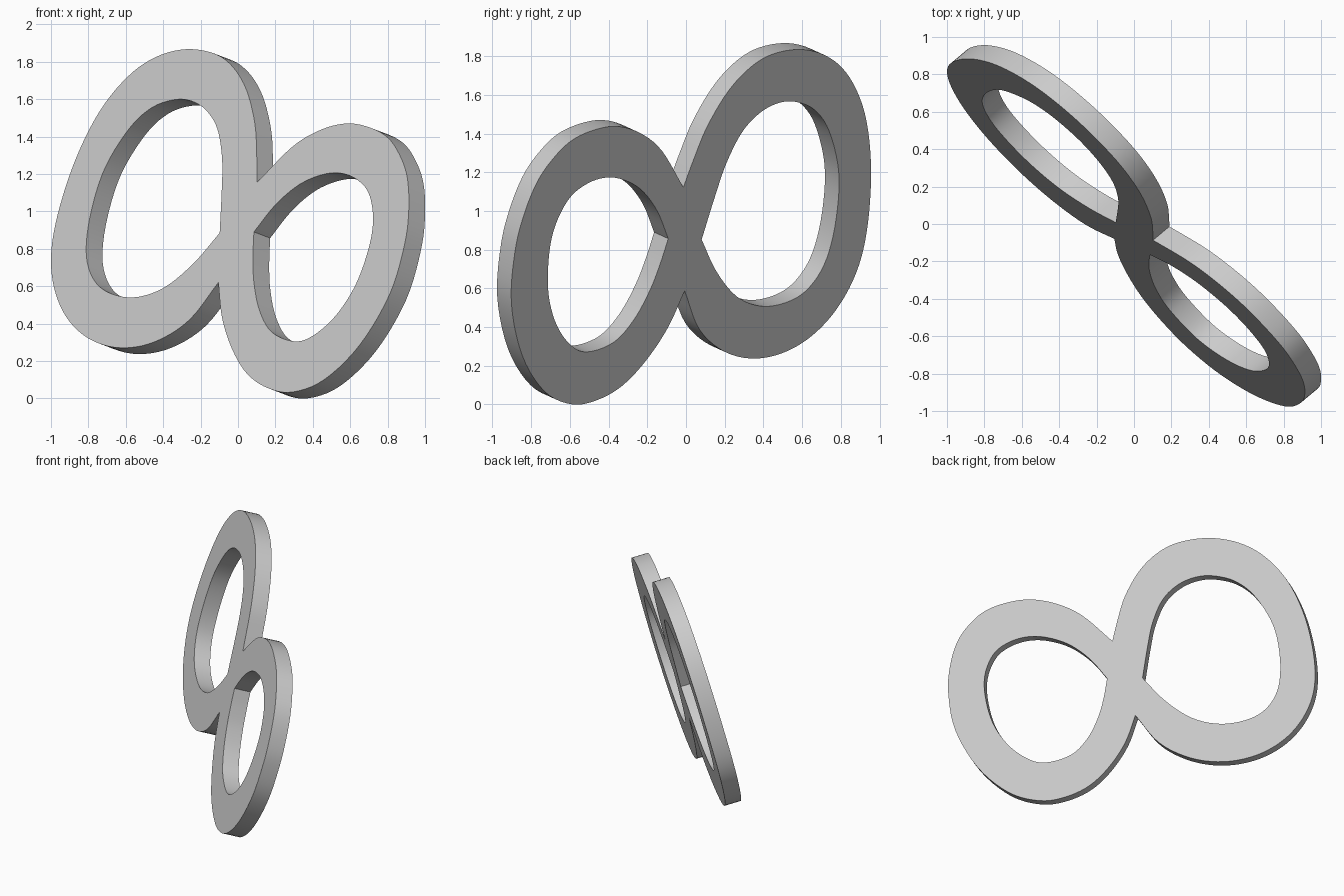
import bpy, bmesh, math
from mathutils import Vector

if "Cube" in bpy.data.objects:
    bpy.data.objects.remove(bpy.data.objects["Cube"])

# Front-face outlines as seen from the front (x, z)
outer_left = [(.102, 1.155), (.10, 1.30), (.09, 1.47), (.045, 1.65), (-.03, 1.775),
              (-.13, 1.845), (-.28, 1.867), (-.44, 1.825), (-.59, 1.72), (-.74, 1.535),
              (-.87, 1.275), (-.965, .98), (-1.0, .75), (-.975, .56), (-.90, .41),
              (-.78, .31), (-.62, .27), (-.44, .305), (-.26, .42), (-.105, .62)]
outer_right = [(-.105, .62), (-.085, .43), (-.03, .26), (.05, .13), (.16, .055),
               (.29, .034), (.46, .10), (.65, .285), (.81, .555), (.89, .82),
               (.913, 1.01), (.905, 1.18), (.865, 1.30), (.80, 1.395), (.70, 1.45),
               (.58, 1.47), (.44, 1.435), (.29, 1.345), (.102, 1.155)]
hole_left = [(-.098, .885), (-.087, 1.11), (-.085, 1.28), (-.11, 1.44), (-.17, 1.54),
             (-.25, 1.59), (-.34, 1.597), (-.46, 1.555), (-.58, 1.445), (-.71, 1.235),
             (-.785, 1.0), (-.812, .79), (-.78, .65), (-.70, .57), (-.56, .54),
             (-.40, .59), (-.24, .72), (-.098, .885)]
hole_right = [(.085, .89), (.20, 1.035), (.33, 1.145), (.465, 1.20), (.57, 1.20),
              (.655, 1.155), (.705, 1.08), (.722, .945), (.695, .79), (.625, .60),
              (.52, .44), (.40, .335), (.30, .305), (.18, .355), (.115, .47),
              (.085, .62), (.08, .76), (.085, .89)]

DEPTH = Vector((.087, .073, -.033))   # front face to back face


def smooth(points, steps=5):
    """Smooth curve through the points, sharp at both ends; last point left out."""
    p = [Vector(q) for q in points]
    p = [2 * p[0] - p[1]] + p + [2 * p[-1] - p[-2]]
    out = []
    for a, b, c, d in zip(p, p[1:], p[2:], p[3:]):
        for i in range(steps):
            t = i / steps
            out.append(.5 * (2 * b + (c - a) * t + (2 * a - 5 * b + 4 * c - d) * t ** 2
                             + (3 * b - a - 3 * c + d) * t ** 3))
    return out


def on_plane(q):
    """Place an (x, z) point on the tilted front plane."""
    x, z = q
    return Vector((x, -.08 - .9535 * (x + .005) + .356 * (z - .887), z))


bm = bmesh.new()
loops = [smooth(outer_left) + smooth(outer_right), smooth(hole_left), smooth(hole_right)]
back_of, rims, edges = {}, [], []
for loop in loops:
    rim = [bm.verts.new(on_plane(q)) for q in loop]
    rims.append(rim)
    edges += [bm.edges.new((rim[i - 1], rim[i])) for i in range(len(rim))]

# Front face
bmesh.ops.triangle_fill(bm, edges=edges, use_beauty=True, use_dissolve=False,
                        normal=Vector((-.954, -1, .356)).normalized())
front = list(bm.faces)

# Back face and side walls
for rim in rims:
    for v in rim:
        back_of[v] = bm.verts.new(v.co + DEPTH)
for f in front:
    bm.faces.new([back_of[v] for v in reversed(f.verts[:])])
for rim in rims:
    for a, b in zip(rim, rim[1:] + rim[:1]):
        bm.faces.new((a, b, back_of[b], back_of[a]))
bmesh.ops.recalc_face_normals(bm, faces=bm.faces[:])

mesh = bpy.data.meshes.new("double_loop_plate")
bm.to_mesh(mesh)
bm.free()
plate = bpy.data.objects.new("double_loop_plate", mesh)
bpy.context.collection.objects.link(plate)
bpy.context.view_layer.objects.active = plate
plate.select_set(True)
bpy.ops.object.shade_smooth_by_angle(angle=math.radians(30))
